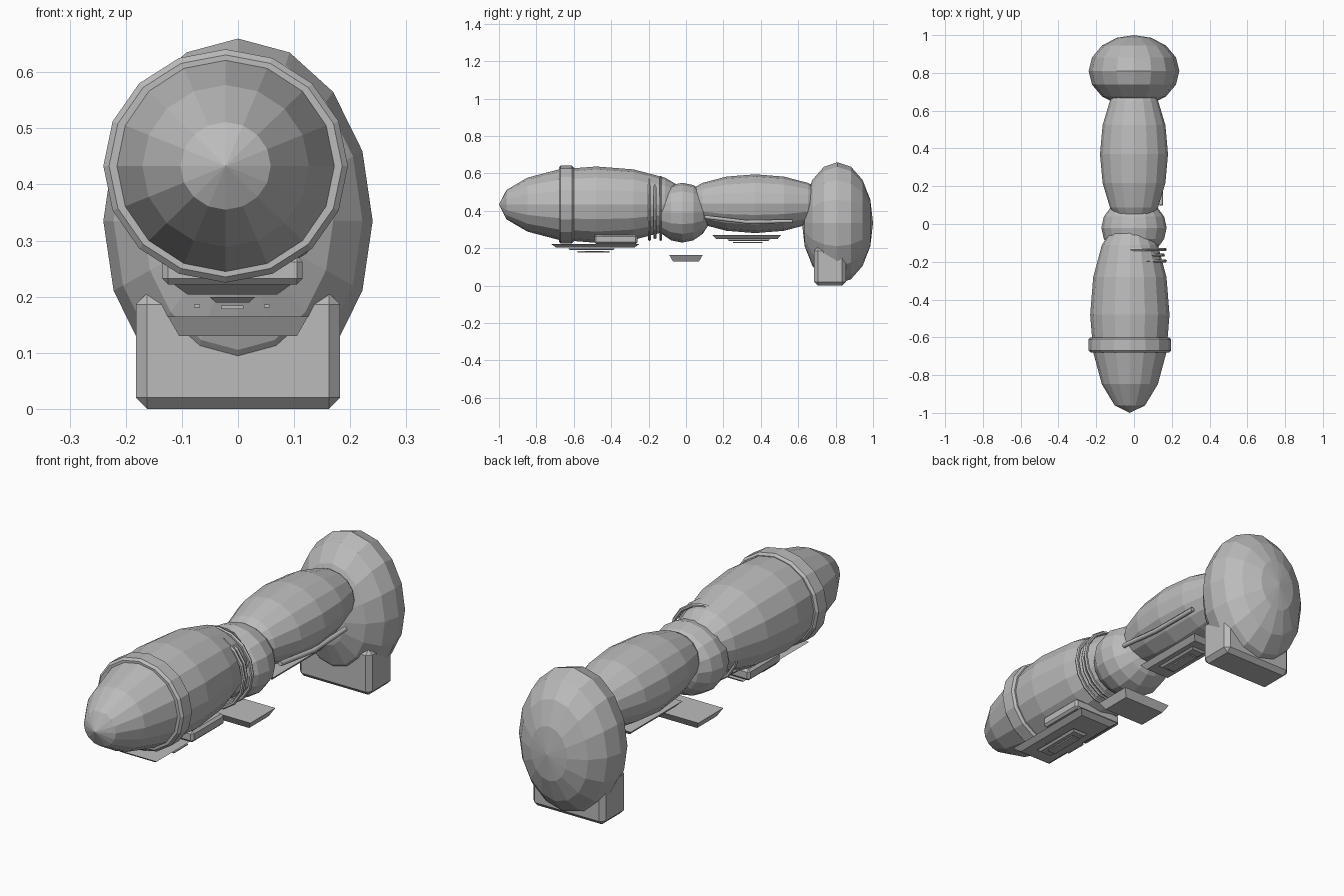
import bpy, bmesh, math
from mathutils import Matrix, Vector

if "Cube" in bpy.data.objects:
    bpy.data.objects.remove(bpy.data.objects["Cube"])

grey = bpy.data.materials.new("grey")
grey.diffuse_color = (0.5, 0.5, 0.5, 1)
grey.use_nodes = True
grey.node_tree.nodes["Principled BSDF"].inputs["Base Color"].default_value = grey.diffuse_color
AXIS_Y = Matrix.Rotation(math.pi / 2, 4, 'X')


def finish(name, bm):
    bmesh.ops.recalc_face_normals(bm, faces=bm.faces)
    me = bpy.data.meshes.new(name)
    bm.to_mesh(me)
    bm.free()
    me.materials.append(grey)
    ob = bpy.data.objects.new(name, me)
    bpy.context.collection.objects.link(ob)
    return ob


def bevel(ob, width, segments=1):
    m = ob.modifiers.new("bevel", 'BEVEL')
    m.width, m.segments, m.limit_method = width, segments, 'ANGLE'
    m.angle_limit = math.radians(40)


def ellipsoid(name, c, r):
    """Low-poly ellipsoid with its poles along y."""
    bm = bmesh.new()
    bmesh.ops.create_uvsphere(bm, u_segments=16, v_segments=8, radius=1)
    bm.transform(Matrix.Translation(c) @ Matrix.Diagonal((*r, 1)) @ AXIS_Y)
    return finish(name, bm)


def plate(name, x, y, z, taper=0.0, bev=0.0):
    """Box from ranges; the bottom face shrinks by taper on each side."""
    bm = bmesh.new()
    bmesh.ops.create_cube(bm, size=1)
    for v in bm.verts:
        t = taper if v.co.z < 0 else 0
        v.co = [(a + b) / 2 + s * (b - a - (2 * t if i < 2 else 0))
                for i, ((a, b), s) in enumerate(zip((x, y, z), v.co))]
    ob = finish(name, bm)
    if bev:
        bevel(ob, bev)
    return ob


def ring(name, c, R, r, n=16, m=6):
    """Thin torus around the y axis."""
    bm = bmesh.new()
    vs = []
    for i in range(n):
        a = 2 * math.pi * i / n
        for j in range(m):
            b = 2 * math.pi * j / m
            d = R + r * math.cos(b)
            vs.append(bm.verts.new(Vector(c) + Vector(
                (d * math.cos(a), r * math.sin(b), d * math.sin(a)))))
    for i in range(n):
        for j in range(m):
            i2, j2 = (i + 1) % n, (j + 1) % m
            bm.faces.new([vs[i * m + j], vs[i2 * m + j],
                          vs[i2 * m + j2], vs[i * m + j2]])
    return finish(name, bm)


# Main limb segments
ellipsoid("forearm", (-0.022, -0.48, 0.433), (0.21, 0.52, 0.204))
ellipsoid("elbow", (0, -0.02, 0.39), (0.173, 0.155, 0.16))
ellipsoid("upper_arm", (0, 0.37, 0.438), (0.18, 0.40, 0.157))
ellipsoid("shoulder", (0, 0.81, 0.335), (0.24, 0.19, 0.325))

# Shoulder foot block
plate("shoulder_block", (-0.182, 0.182), (0.685, 0.855), (0, 0.206), bev=0.02)

# Band around the forearm
bm = bmesh.new()
bmesh.ops.create_cone(bm, cap_ends=True, segments=16, radius1=1, radius2=1, depth=0.08)
bm.transform(Matrix.Translation((-0.022, -0.64, 0.433))
             @ Matrix.Diagonal((0.218, 1, 0.208, 1)) @ AXIS_Y)
bevel(finish("forearm_band", bm), 0.01)

# Cable rings at the elbow end of the forearm
for i, y in enumerate((-0.195, -0.165, -0.135)):
    ring(f"cable_ring_{i + 1}", (0, y, 0.413), 0.155 if i == 1 else 0.165, 0.009)

# Cable along the upper arm
cu = bpy.data.curves.new("upper_arm_cable", 'CURVE')
cu.dimensions = '3D'
cu.bevel_depth, cu.bevel_resolution = 0.011, 1
cu.use_fill_caps = True
sp = cu.splines.new('POLY')
sp.points.add(2)
for p, co in zip(sp.points, ((0.142, 0.10, 0.367), (0.147, 0.33, 0.34), (0.14, 0.57, 0.345))):
    p.co = (*co, 1)
cu.materials.append(grey)
bpy.context.collection.objects.link(bpy.data.objects.new("upper_arm_cable", cu))

# Forearm underside panels
plate("forearm_box", (-0.135, 0.115), (-0.49, -0.26), (0.222, 0.272), bev=0.01)
plate("forearm_plate", (-0.115, 0.095), (-0.72, -0.25), (0.204, 0.222), taper=0.025)
plate("forearm_inset", (-0.05, 0.03), (-0.63, -0.38), (0.19, 0.199), taper=0.01)
plate("forearm_strip", (-0.03, 0.01), (-0.58, -0.41), (0.178, 0.184))
for s in (-1, 1):
    plate(f"forearm_stud_{s}", (-0.016 + s * 0.062, -0.006 + s * 0.062),
          (-0.54, -0.44), (0.181, 0.186))

# Elbow underside plate
plate("elbow_plate", (-0.125, 0.125), (-0.09, 0.09), (0.13, 0.165), taper=0.02)

# Upper arm underside panels
plate("upper_arm_plate", (-0.08, 0.08), (0.14, 0.51), (0.25, 0.272), taper=0.02)
plate("upper_arm_inset", (-0.04, 0.04), (0.22, 0.45), (0.239, 0.247), taper=0.01)
plate("upper_arm_strip", (-0.02, 0.02), (0.25, 0.41), (0.228, 0.234))
